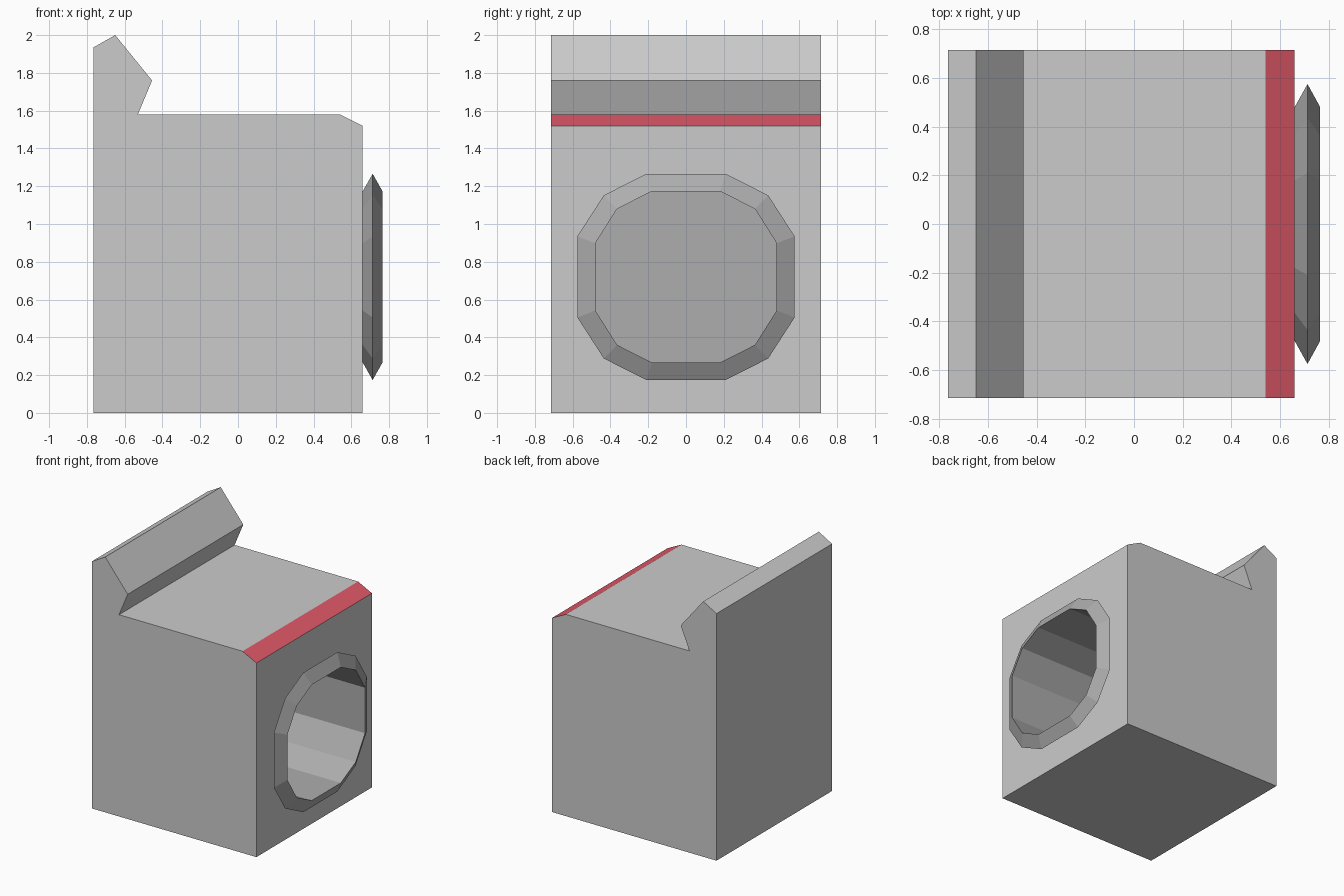
import bpy, bmesh

if "Cube" in bpy.data.objects:
    bpy.data.objects.remove(bpy.data.objects["Cube"])


def material(name, rgb):
    m = bpy.data.materials.new(name)
    m.diffuse_color = (*rgb, 1)
    m.use_nodes = True
    m.node_tree.nodes["Principled BSDF"].inputs["Base Color"].default_value = m.diffuse_color
    return m


grey = material("grey", (0.8, 0.8, 0.8))
dark = material("dark_grey", (0.42, 0.42, 0.42))
red = material("red", (0.75, 0.1, 0.14))


def loft(name, loops, mats, closed=False):
    """Join point loops with quads; cap the ends unless the loops close up."""
    bm = bmesh.new()
    rings = [[bm.verts.new(p) for p in loop] for loop in loops]
    n = len(loops[0])
    pairs = list(zip(rings, rings[1:])) + ([(rings[-1], rings[0])] if closed else [])
    for a, b in pairs:
        for i in range(n):
            j = (i + 1) % n
            bm.faces.new((a[i], a[j], b[j], b[i]))
    if not closed:
        bm.faces.new(rings[0])
        bm.faces.new(rings[-1])
    bmesh.ops.recalc_face_normals(bm, faces=bm.faces)
    me = bpy.data.meshes.new(name)
    bm.to_mesh(me)
    bm.free()
    for m in mats:
        me.materials.append(m)
    ob = bpy.data.objects.new(name, me)
    bpy.context.collection.objects.link(ob)
    return ob


def twelve_sided(x, quarter):
    """Mirror a quarter outline (y, z) into a full loop around the opening."""
    half = quarter + [(y, -z) for y, z in reversed(quarter)]
    full = half + [(-y, -z) for y, z in half]
    return [(x, y, 0.72 + z) for y, z in full]


# Body: side profile with hooked back ridge and chamfered front edge
profile = [(-0.765, 0), (0.66, 0), (0.66, 1.52), (0.54, 1.58), (-0.53, 1.58),
           (-0.455, 1.76), (-0.65, 2.0), (-0.765, 1.935)]
body = loft("body", [[(x, y, z) for x, z in profile] for y in (-0.715, 0.715)],
            [grey, red])

# Red chamfer strip
for f in body.data.polygons:
    if abs(f.center.x - 0.6) < 0.02 and abs(f.center.z - 1.55) < 0.02:
        f.material_index = 1

# Deep bore cut into the right side
inner = [(0.18, 0.453), (0.365, 0.36), (0.48, 0.178)]
outer = [(0.21, 0.546), (0.435, 0.432), (0.575, 0.215)]
cutter = loft("bore_cutter", [twelve_sided(x, inner) for x in (-0.4, 0.9)], [dark])
cutter.hide_render = True
mod = body.modifiers.new("bore", 'BOOLEAN')
mod.operation = 'DIFFERENCE'
mod.solver = 'EXACT'
mod.material_mode = 'TRANSFER'
mod.object = cutter
bpy.context.view_layer.objects.active = body
bpy.ops.object.modifier_apply(modifier=mod.name)
bpy.data.objects.remove(cutter)

# Faceted rim around the bore
loft("rim", [twelve_sided(0.66, inner), twelve_sided(0.713, outer),
             twelve_sided(0.765, inner)], [dark], closed=True)
